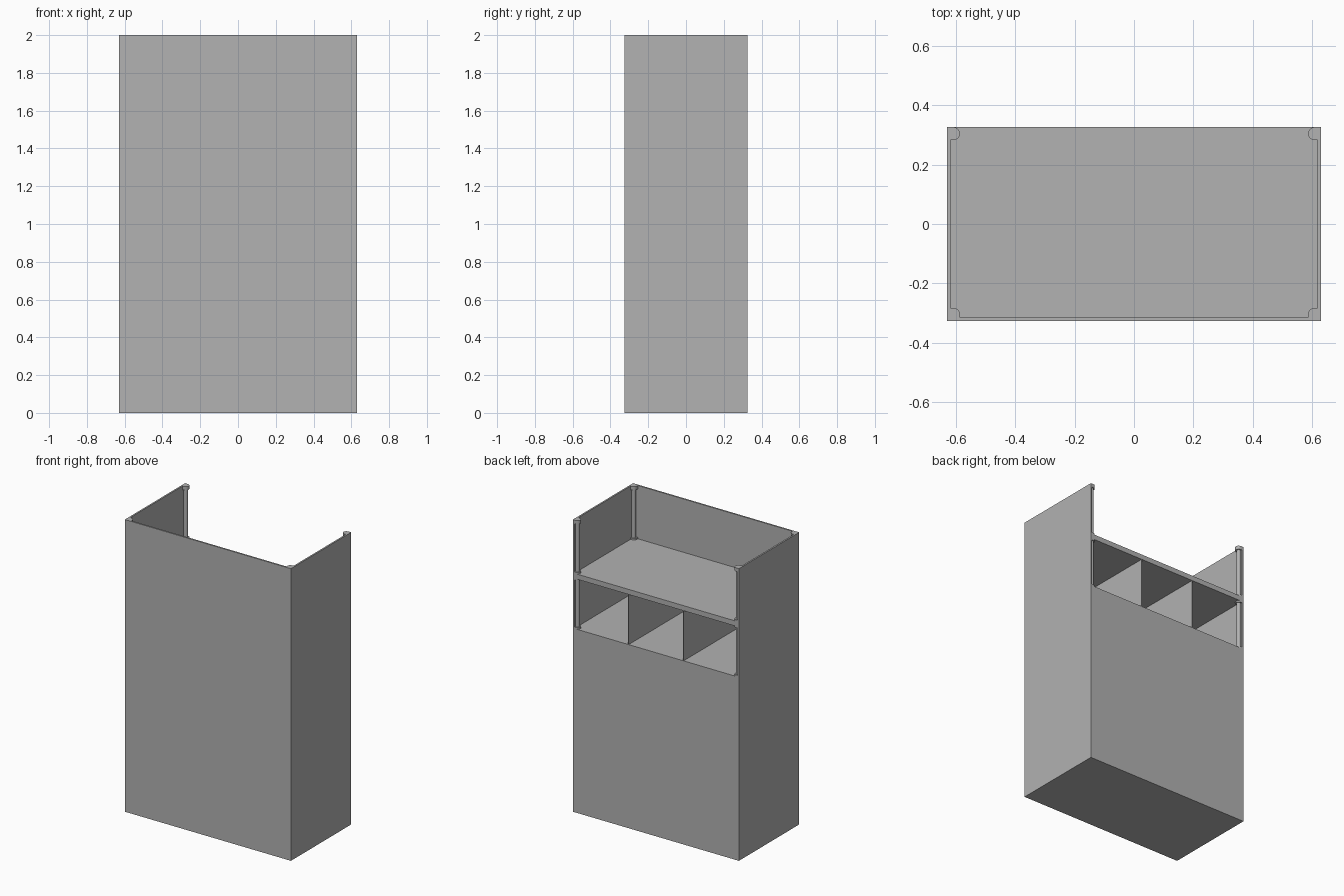
import bpy
import bmesh
import math

cube = bpy.data.objects.get("Cube")
if cube:
    bpy.data.objects.remove(cube, do_unlink=True)

grey = bpy.data.materials.new("plain grey")
grey.use_nodes = True
colour = (0.445, 0.445, 0.445, 1)
grey.diffuse_color = colour
grey.node_tree.nodes["Principled BSDF"].inputs["Base Color"].default_value = colour

# Overall half width, half depth, height, panel thickness
W, D, H, T = 0.629, 0.326, 2.0, 0.011
CABINET, SHELF_LOW, SHELF_TOP = 1.257, 1.6, 1.635
POST_X, POST_Y = 0.608, 0.304
POST_R, CAP_R = 0.015, 0.022


def finish(name, bm):
    mesh = bpy.data.meshes.new(name)
    bmesh.ops.recalc_face_normals(bm, faces=bm.faces)
    bm.to_mesh(mesh)
    bm.free()
    mesh.materials.append(grey)
    obj = bpy.data.objects.new(name, mesh)
    bpy.context.collection.objects.link(obj)
    return obj


def box(name, low, high):
    bm = bmesh.new()
    bmesh.ops.create_cube(bm, size=1)
    for v in bm.verts:
        v.co = [a if c < 0 else b for a, b, c in zip(low, high, v.co)]
    return finish(name, bm)


def prism(name, outline, z0, z1):
    bm = bmesh.new()
    face = bm.faces.new([bm.verts.new((x, y, z0)) for x, y in outline])
    top = bmesh.ops.extrude_face_region(bm, geom=[face])["geom"]
    for v in top:
        if isinstance(v, bmesh.types.BMVert):
            v.co.z = z1
    obj = finish(name, bm)
    for poly in obj.data.polygons:
        poly.use_smooth = abs(poly.normal.z) < 0.5 and len(poly.vertices) == 4
    obj.data.set_sharp_from_angle(angle=math.radians(35))
    return obj


def arc(radius, start, end, steps):
    angles = [math.radians(start + (end - start) * i / steps) for i in range(steps + 1)]
    return [(radius * math.cos(a), radius * math.sin(a)) for a in angles]


def cap_outline(sx, sy):
    # Rounded toward the inside, squared against the panels
    wall_x = W - T - POST_X
    if sy < 0:
        wall_y = D - T - POST_Y
        pts = [(wall_x, wall_y), (-CAP_R, wall_y)] + arc(CAP_R, 180, 270, 10)
        pts.append((wall_x, -CAP_R))
    else:
        pts = arc(CAP_R, 90, 270, 20) + [(wall_x, -CAP_R), (wall_x, CAP_R)]
    return [(sx * (POST_X + x), sy * (POST_Y + y)) for x, y in pts]


# Outer panels and closed cabinet
box("front_panel", (-W, -D, 0), (W, -D + T, H))
for side, s in (("left", 1), ("right", -1)):
    xs = sorted((s * W, s * (W - T)))
    box(side + "_panel", (xs[0], -D + T, 0), (xs[1], D, H))
inner = W - T
box("cabinet", (-inner, -D + T, 0), (inner, D, CABINET))

# Worktop and compartment dividers
box("worktop", (-inner, -D + T, SHELF_LOW), (inner, D, SHELF_TOP))
for i, x in enumerate((-0.208, 0.208)):
    box(f"divider_{i + 1}", (x - 0.002, -D + T, CABINET), (x + 0.002, D, SHELF_LOW))

# Corner posts with end caps, above and below the worktop
for side, sx in (("left", 1), ("right", -1)):
    for end, sy in (("front", -1), ("back", 1)):
        for level, z0, z1, cap in (("upper", SHELF_TOP, H, 0.025),
                                   ("lower", CABINET, SHELF_LOW, 0.01)):
            name = f"{level}_{end}_{side}"
            circle = [(sx * POST_X + x, sy * POST_Y + y)
                      for x, y in arc(POST_R, 0, 345, 23)]
            prism(name + "_post", circle, z0 + 0.01, z1 - cap)
            prism(name + "_foot", cap_outline(sx, sy), z0, z0 + 0.01)
            prism(name + "_cap", cap_outline(sx, sy), z1 - cap, z1)
